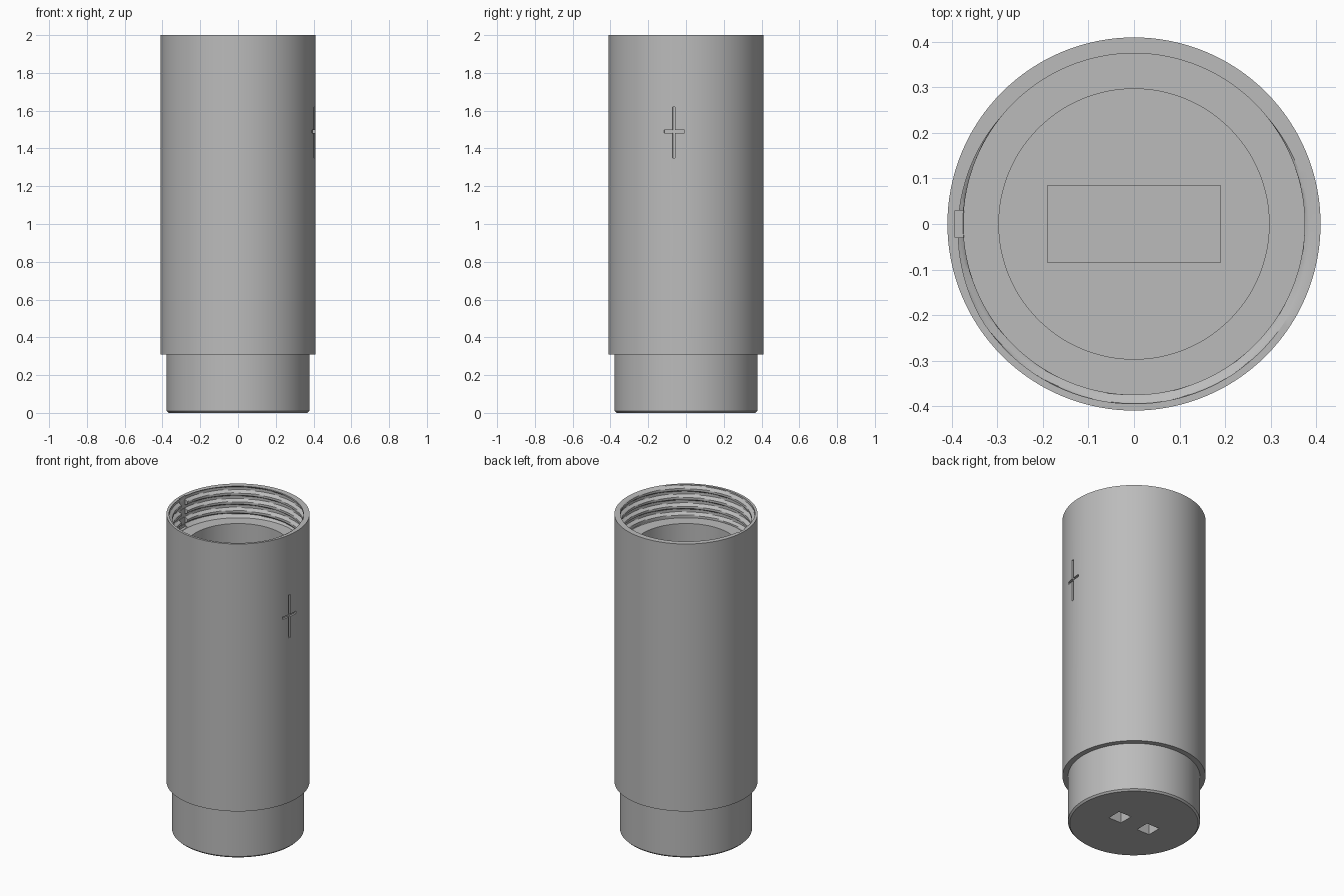
import bpy, bmesh, math

cube = bpy.data.objects.get("Cube")
if cube:
    bpy.data.objects.remove(cube, do_unlink=True)

grey = bpy.data.materials.new("plain grey")
grey.use_nodes = True
colour = (0.5, 0.5, 0.5, 1)
grey.diffuse_color = colour
grey.node_tree.nodes["Principled BSDF"].inputs["Base Color"].default_value = colour

SEGMENTS = 128
OUTER, PLUG, BORE = 0.41, 0.378, 0.297
THREAD_MINOR, THREAD_DEPTH = 0.375, 0.02
THREAD_BOTTOM, TOP, PITCH = 1.8, 2.0, 0.056
FLOOR, STEP = 0.3, 0.31


def make_object(name, bm):
    bmesh.ops.recalc_face_normals(bm, faces=bm.faces)
    mesh = bpy.data.meshes.new(name)
    bm.to_mesh(mesh)
    bm.free()
    mesh.materials.append(grey)
    obj = bpy.data.objects.new(name, mesh)
    bpy.context.collection.objects.link(obj)
    return obj


def thread_radius(angle, z):
    """Trapezoid groove winding up the mouth, fading out at the shelf."""
    turn = ((z - TOP) / PITCH - (angle + math.pi / 2) / math.tau) % 1
    distance = min(turn, 1 - turn)
    groove = max(0, min(1, (0.36 - distance) / 0.2))
    fade = max(0, min(1, (z - THREAD_BOTTOM) / 0.02))
    return THREAD_MINOR + THREAD_DEPTH * groove * fade


def build_body():
    """Lathe the outside, rim, threaded mouth and bore as one closed shell."""
    profile = [(PLUG - 0.01, 0), (PLUG, 0.01), (PLUG, STEP), (OUTER, STEP), (OUTER, TOP)]
    rows = 58
    for i in range(rows + 1):
        profile.append((None, TOP - (TOP - THREAD_BOTTOM) * i / rows))
    profile += [(BORE, THREAD_BOTTOM), (BORE, FLOOR)]
    bm = bmesh.new()
    rings = []
    for radius, z in profile:
        ring = []
        for s in range(SEGMENTS):
            a = math.tau * s / SEGMENTS
            r = thread_radius(a, z) if radius is None else radius
            ring.append(bm.verts.new((r * math.cos(a), r * math.sin(a), z)))
        rings.append(ring)
    for low, high in zip(rings, rings[1:]):
        for s in range(SEGMENTS):
            t = (s + 1) % SEGMENTS
            bm.faces.new((low[s], low[t], high[t], high[s]))
    bm.faces.new(rings[0])
    bm.faces.new(rings[-1])
    return make_object("threaded_tube_body", bm)


def box(name, low, high):
    bm = bmesh.new()
    bmesh.ops.create_cube(bm, size=1)
    for v in bm.verts:
        v.co = [(a + b) / 2 + c * (b - a) for a, b, c in zip(low, high, v.co)]
    return make_object(name, bm)


def side_drill(name, radius, z):
    """Cylinder along x through the left wall only."""
    bm = bmesh.new()
    bmesh.ops.create_cone(bm, cap_ends=True, segments=32, radius1=radius,
                          radius2=radius, depth=0.3)
    for v in bm.verts:
        x, y, height = v.co
        v.co = (0.35 + height, y, z + x)
    return make_object(name, bm)


def curved_bar(name, start, end, z0, z1):
    """Piece of a ring that engraves a groove of even depth."""
    bm = bmesh.new()
    steps = 8
    rings = []
    for i in range(steps + 1):
        a = math.radians(start + (end - start) * i / steps)
        rings.append([bm.verts.new((r * math.cos(a), r * math.sin(a), z))
                      for r, z in ((0.398, z0), (0.43, z0), (0.43, z1), (0.398, z1))])
    for p, q in zip(rings, rings[1:]):
        for k in range(4):
            n = (k + 1) % 4
            bm.faces.new((p[k], p[n], q[n], q[k]))
    bm.faces.new(rings[0])
    bm.faces.new(rings[-1])
    return make_object(name, bm)


body = build_body()

cutters = [
    box("key_slot_cutter", (-0.393, -0.03, 1.802), (-0.3, 0.03, 2.1)),
    box("floor_recess_cutter", (-0.19, -0.085, 0.2), (0.19, 0.085, 0.4)),
    side_drill("large_hole_cutter", 0.03, 0.61),
    side_drill("small_hole_cutter", 0.015, 1.415),
    curved_bar("upright_mark_cutter", -10, -8, 1.35, 1.62),
    curved_bar("cross_mark_cutter", -16.5, -1, 1.482, 1.497),
]
# Pair of square sockets in the underside
for side in (-1, 1):
    x = side * 0.105
    cutters.append(box("socket_cutter", (x - 0.045, -0.045, -0.1), (x + 0.045, 0.045, 0.1)))

bpy.context.view_layer.objects.active = body
for cutter in cutters:
    cutter.hide_render = True
    mod = body.modifiers.new(cutter.name, "BOOLEAN")
    mod.operation = "DIFFERENCE"
    mod.solver = "EXACT"
    mod.object = cutter
    bpy.ops.object.modifier_apply(modifier=mod.name)
    bpy.data.objects.remove(cutter, do_unlink=True)

bpy.ops.object.select_all(action="DESELECT")
body.select_set(True)
bpy.ops.object.shade_smooth_by_angle(angle=math.radians(30))
